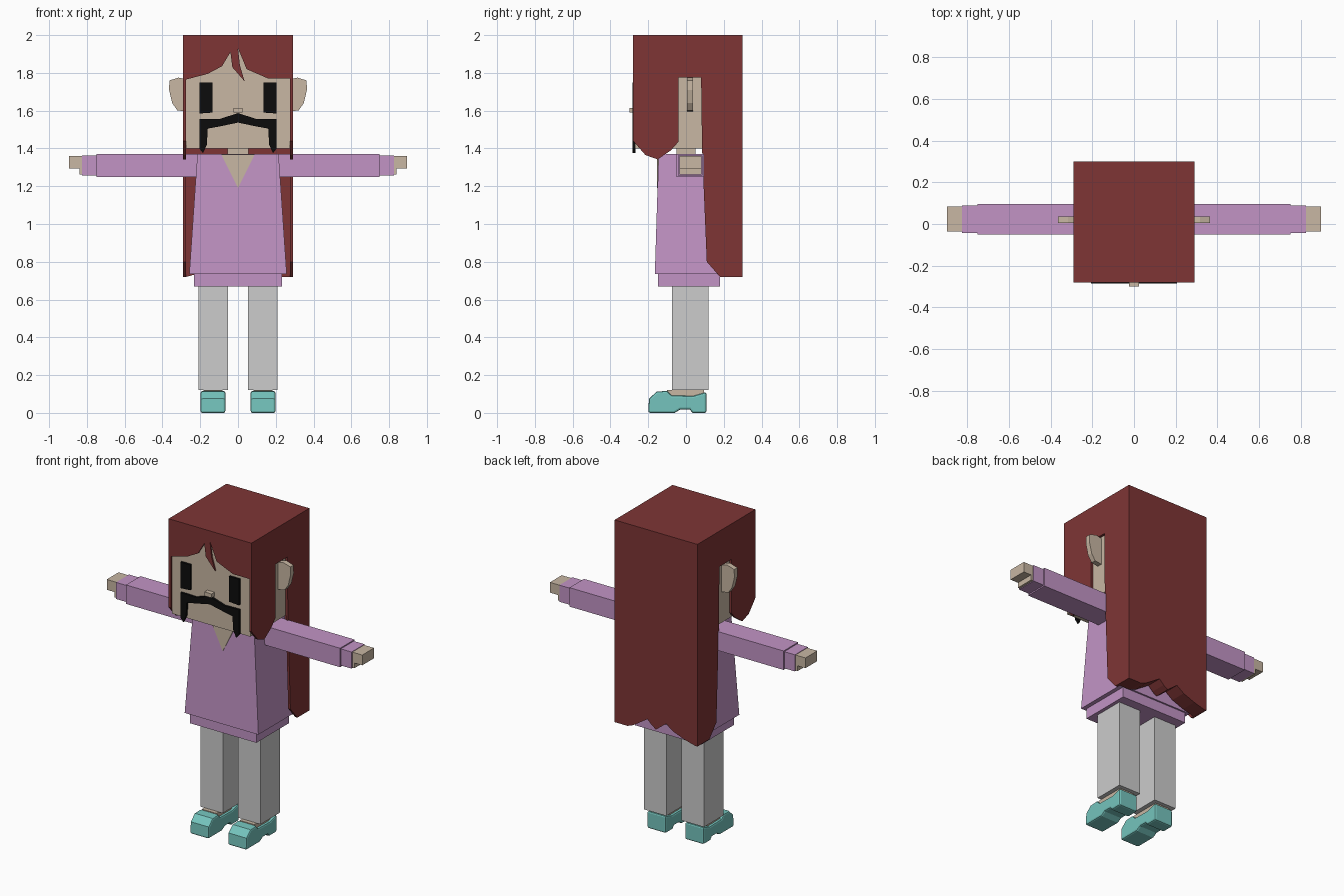
import bpy, bmesh
from mathutils import Vector

cube = bpy.data.objects.get("Cube")
if cube:
    bpy.data.objects.remove(cube, do_unlink=True)


def material(name, *srgb):
    """Flat material from 0-255 screen values."""
    lin = [((c / 255 + 0.055) / 1.055) ** 2.4 for c in srgb] + [1]
    mat = bpy.data.materials.new(name)
    mat.use_nodes = True
    mat.diffuse_color = lin
    bsdf = mat.node_tree.nodes["Principled BSDF"]
    bsdf.inputs["Base Color"].default_value = lin
    bsdf.inputs["Roughness"].default_value = 0.9
    return mat


HAIR = material("hair_red", 126, 53, 53)
SKIN = material("skin", 200, 183, 163)
DRESS = material("dress_pink", 194, 148, 197)
LEGS = material("leg_grey", 204, 204, 204)
SHOE = material("shoe_teal", 117, 196, 189)
BLACK = material("black", 12, 12, 12)


def loft(name, ring_a, ring_b, mat):
    """Closed solid between two matching rings of points."""
    bm = bmesh.new()
    a = [bm.verts.new(p) for p in ring_a]
    b = [bm.verts.new(p) for p in ring_b]
    bm.faces.new(a)
    bm.faces.new(b)
    for i in range(len(a)):
        j = (i + 1) % len(a)
        bm.faces.new((a[i], a[j], b[j], b[i]))
    bmesh.ops.recalc_face_normals(bm, faces=bm.faces)
    mesh = bpy.data.meshes.new(name)
    bm.to_mesh(mesh)
    bm.free()
    mesh.materials.append(mat)
    obj = bpy.data.objects.new(name, mesh)
    bpy.context.collection.objects.link(obj)
    return obj


def rect(x, y, z):
    return [(x[0], y[0], z), (x[1], y[0], z), (x[1], y[1], z), (x[0], y[1], z)]


def box(name, x, y, z, mat):
    return loft(name, rect(x, y, z[0]), rect(x, y, z[1]), mat)


def front_plate(name, outline, y, mat):
    """Outline in x, z pushed through a y range."""
    return loft(name, *[[(px, d, pz) for px, pz in outline] for d in y], mat)


def side_plate(name, outline, x, mat):
    """Outline in y, z pushed through an x range."""
    return loft(name, *[[(d, py, pz) for py, pz in outline] for d in x], mat)


def span(side, inner, outer):
    return sorted((side * inner, side * outer))


# Head and neck
W = 0.275
box("head", (-W, W), (-0.27, 0.21), (1.4, 1.98), SKIN)
box("neck", (-0.055, 0.055), (-0.05, 0.05), (1.34, 1.41), SKIN)
box("nose", (-0.025, 0.025), (-0.3, -0.265), (1.59, 1.615), SKIN)

# Moustache, drawn as one half and mirrored
upper = [(0, 1.587), (0.1, 1.555), (0.205, 1.557)]
lower = [(0.205, 1.4), (0.185, 1.375), (0.165, 1.42), (0.16, 1.505),
         (0.095, 1.517), (0, 1.537)]
half = upper + lower
front_plate("moustache", half + [(-x, z) for x, z in half[-2:0:-1]],
            (-0.284, -0.268), BLACK)

# Hair: crown, fringe, long back and cut-out sides
box("hair_crown", (-W, W), (-0.27, 0.2), (1.98, 2), HAIR)
fringe = [(-W, 2), (-W, 1.765), (-0.16, 1.795), (-0.085, 1.835), (-0.04, 1.91),
          (-0.03, 1.83), (0.035, 1.755), (0.01, 1.84), (0, 1.93), (0.025, 1.87),
          (0.045, 1.82), (0.16, 1.77), (W, 1.77), (W, 2)]
front_plate("hair_fringe", fringe, (-0.28, -0.27), HAIR)
back = [(W, 2), (W, 0.72), (0.2, 0.72), (0.16, 0.735), (0.06, 0.8), (0.03, 0.77),
        (0, 0.75), (-0.07, 0.805), (-0.12, 0.77), (-0.2, 0.74), (-W, 0.72), (-W, 2)]
front_plate("hair_back", back, (0.2, 0.3), HAIR)
lock = [(-0.28, 2), (-0.28, 1.44), (-0.215, 1.365), (-0.15, 1.342), (-0.08, 1.39),
        (-0.04, 1.435), (-0.04, 1.775), (0.08, 1.775), (0.085, 1.4), (0.11, 0.8),
        (0.18, 0.72), (0.3, 0.72), (0.3, 2)]

# Dress: flared body, hem and neckline
loft("dress_body", rect((-0.258, 0.258), (-0.165, 0.19), 0.735),
     rect((-0.215, 0.215), (-0.145, 0.16), 1.37), DRESS)
box("dress_hem", (-0.232, 0.232), (-0.148, 0.18), (0.67, 0.74), DRESS)
front_plate("neckline", [(-0.088, 1.368), (0.088, 1.368), (0, 1.19)],
            (-0.153, -0.144), SKIN)

# Outlines for the ears and shoes
ear = [(0.27, 1.765), (0.315, 1.775), (0.363, 1.76), (0.365, 1.71),
       (0.348, 1.64), (0.322, 1.602), (0.27, 1.595)]
shoe = [(-0.2, 0), (-0.196, 0.075), (-0.155, 0.113), (-0.1, 0.116), (-0.075, 0.092),
        (0.04, 0.09), (0.108, 0.11), (0.108, 0), (0.035, 0), (0.02, 0.018),
        (-0.03, 0.018), (-0.06, 0)]

# Paired parts
for side, label in ((1, "left"), (-1, "right")):
    side_plate(label + "_hair_side", lock, span(side, W, 0.29), HAIR)
    front_plate(label + "_ear", [(side * x, z) for x, z in ear], (0.005, 0.037), SKIN)
    front_plate(label + "_eye", [(side * x, z) for x, z in (
        (0.135, 1.59), (0.205, 1.585), (0.205, 1.75), (0.135, 1.75))],
        (-0.284, -0.268), BLACK)

    # Arm, cuff and stepped hand
    box(label + "_sleeve", span(side, 0.18, 0.75), (-0.05, 0.095), (1.25, 1.37), DRESS)
    box(label + "_cuff", span(side, 0.74, 0.825), (-0.042, 0.088), (1.258, 1.363), DRESS)
    box(label + "_hand", span(side, 0.82, 0.895), (-0.035, 0.083), (1.295, 1.36), SKIN)
    box(label + "_palm", span(side, 0.82, 0.84), (-0.035, 0.083), (1.262, 1.3), SKIN)

    # Leg, foot and shoe
    box(label + "_leg", span(side, 0.054, 0.21), (-0.075, 0.12), (0.12, 0.7), LEGS)
    box(label + "_foot", span(side, 0.082, 0.183), (-0.1, 0.095), (0.06, 0.121), SKIN)
    obj = side_plate(label + "_shoe", shoe, span(side, 0.067, 0.198), SHOE)
    bevel = obj.modifiers.new("soft_edges", 'BEVEL')
    bevel.width = 0.01
    bevel.segments = 2
    bevel.limit_method = 'ANGLE'
    bevel.angle_limit = 1.0
